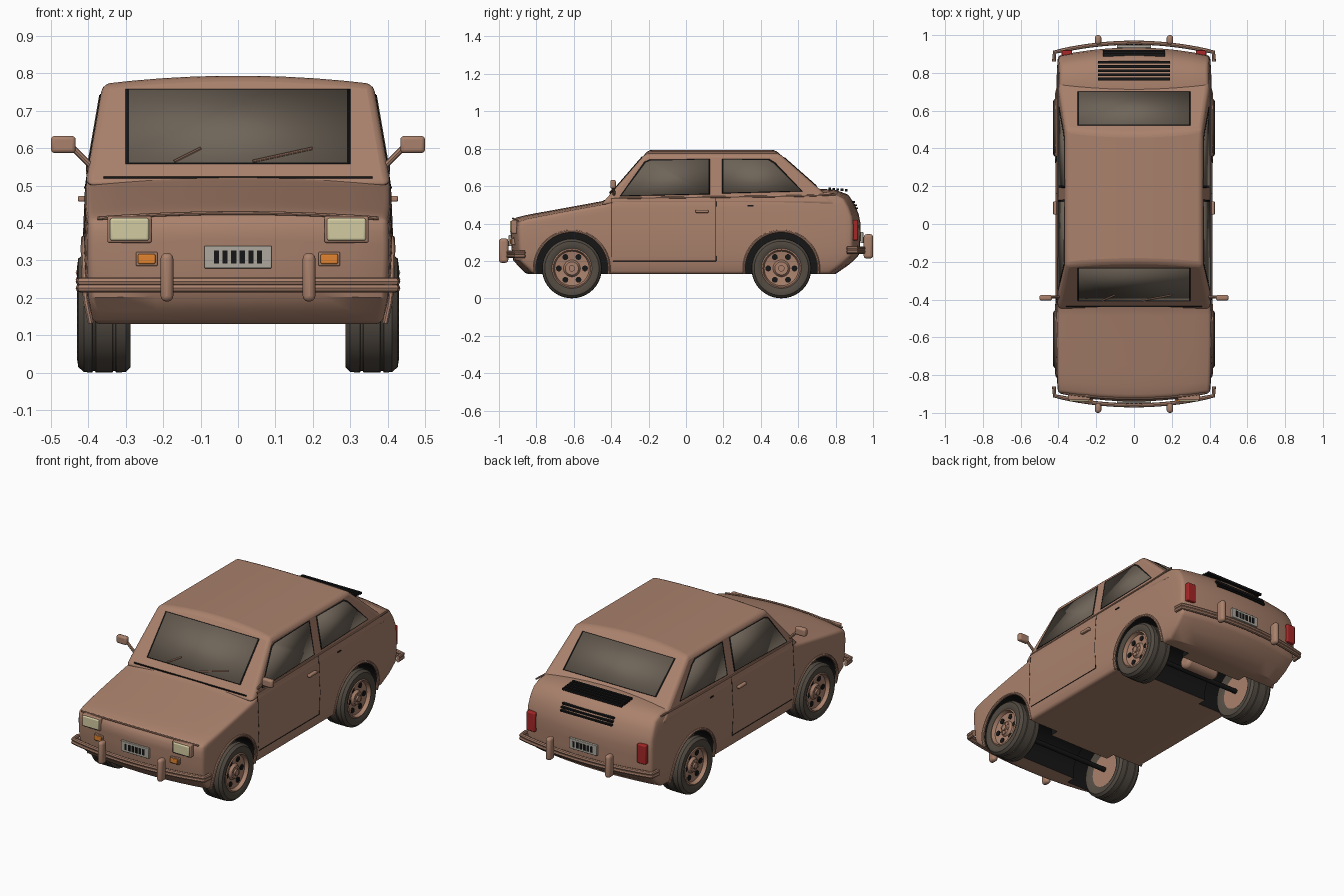
import bpy, bmesh, math
from mathutils import Vector

if "Cube" in bpy.data.objects:
    bpy.data.objects.remove(bpy.data.objects["Cube"], do_unlink=True)


def material(name, *rgb):
    m = bpy.data.materials.new(name)
    m.use_nodes = True
    m.diffuse_color = (*rgb, 1)
    m.node_tree.nodes["Principled BSDF"].inputs["Base Color"].default_value = (*rgb, 1)
    return m


paint = material("brown paint", .40, .22, .15)
black = material("black trim", .008, .008, .008)
rubber = material("tyre rubber", .085, .07, .055)
glass = material("smoked glass", .16, .13, .10)
lamp = material("headlamp cream", .65, .60, .36)
amber = material("amber lens", .75, .23, .03)
red = material("red lens", .38, .02, .02)
grey = material("plate grey", .42, .39, .34)


def interp(table, t):
    for (a, p), (b, q) in zip(table, table[1:]):
        if t <= b:
            return p + (q - p) * max(0, (t - a) / (b - a))
    return table[-1][1]


def finish(name, bm, *mats):
    bmesh.ops.recalc_face_normals(bm, faces=bm.faces)
    me = bpy.data.meshes.new(name)
    bm.to_mesh(me)
    bm.free()
    for m in mats:
        me.materials.append(m)
    ob = bpy.data.objects.new(name, me)
    bpy.context.collection.objects.link(ob)
    return ob


def modify(ob, kind, apply=False, **settings):
    mod = ob.modifiers.new(kind.lower(), kind)
    for k, v in settings.items():
        setattr(mod, k, v)
    if apply:
        bpy.context.view_layer.objects.active = ob
        bpy.ops.object.modifier_apply(modifier=mod.name)


def shell(name, cuts, shape, *mats):
    """Gridded cube whose points are moved by a shaping rule."""
    bm = bmesh.new()
    bmesh.ops.create_cube(bm, size=2)
    for axis, n in enumerate(cuts):
        along = [e for e in bm.edges
                 if abs(e.verts[0].co[axis] - e.verts[1].co[axis]) > 1]
        bmesh.ops.subdivide_edges(bm, edges=along, cuts=n, use_grid_fill=True)
    for v in bm.verts:
        v.co = shape(*v.co)
    return finish(name, bm, *mats)


def box(name, centre, size, mat, bevel=0):
    bm = bmesh.new()
    bmesh.ops.create_cube(bm, size=1)
    for v in bm.verts:
        v.co = Vector(c * s for c, s in zip(v.co, size))
    ob = finish(name, bm, mat)
    ob.location = centre
    if bevel:
        modify(ob, "BEVEL", width=bevel, segments=3)
    return ob


def lathe(name, profile, centre, side, *mats, steps=40, index=0):
    """Revolve (x, radius) points about an axle parallel to x."""
    bm = bmesh.new()
    rings = []
    for x, r in profile:
        rings.append([bm.verts.new((side * x, r * math.cos(a), r * math.sin(a)))
                      for a in (math.tau * i / steps for i in range(steps))])
    for a, b in zip(rings, rings[1:]):
        for i in range(steps):
            j = (i + 1) % steps
            bm.faces.new((a[i], a[j], b[j], b[i])).material_index = index
    bmesh.ops.remove_doubles(bm, verts=bm.verts, dist=1e-5)
    ob = finish(name, bm, *mats)
    ob.location = (0, *centre)
    return ob


def rod(x0, x1, r):
    return [(x0, 0), (x0, r), (x1, r), (x1, 0)]


def tube(name, points, radius, mat):
    cu = bpy.data.curves.new(name, "CURVE")
    cu.dimensions = "3D"
    cu.bevel_depth, cu.bevel_resolution, cu.use_fill_caps = radius, 2, True
    sp = cu.splines.new("POLY")
    sp.points.add(len(points) - 1)
    for p, co in zip(sp.points, points):
        p.co = (*co, 1)
    cu.materials.append(mat)
    bpy.context.collection.objects.link(bpy.data.objects.new(name, cu))


def panel(name, points, mat, thickness, grow=0):
    pts = [Vector(p) for p in points]
    mid = sum(pts, Vector()) / len(pts)
    bm = bmesh.new()
    bm.faces.new([bm.verts.new(p + (p - mid).normalized() * grow) for p in pts])
    modify(finish(name, bm, mat), "SOLIDIFY", thickness=thickness, offset=0)


# Lower body
TOP = [(-.92, .43), (-.86, .447), (-.42, .525), (-.38, .55), (.60, .565),
       (.76, .587), (.88, .58), (.92, .555)]
NOSE = [(.13, -.855), (.20, -.925), (.28, -.935), (.40, -.94), (.44, -.91)]
TAIL = [(.13, .80), (.22, .93), (.42, .935), (.50, .905), (.58, .85)]
SIDE = [(.13, .395), (.20, .41), (.33, .415), (.50, .408), (.59, .395)]


def body_shape(u, v, t):
    z = .13 + (interp(TOP, v * .92) - .02 * u * u - .13) * (t + 1) / 2
    y = interp(NOSE, z) * (1 - v) / 2 + interp(TAIL, z) * (1 + v) / 2
    end = abs(v) ** 6
    return u * interp(SIDE, z) * (1 - .03 * end), y * (1 - .045 * u * u * end), z


body = shell("body", (8, 33, 7), body_shape, paint, black)
modify(body, "BEVEL", True, width=.016, segments=3, limit_method="ANGLE",
       angle_limit=math.radians(42))

# Wheel wells
AXLES = {"front": (-.61, .16), "rear": (.51, .16)}
for axle in AXLES.values():
    for side, profile in ((1, rod(.2, .6, .197)), (-1, rod(.2, .6, .197)),
                          (1, rod(-.3, .3, .145))):
        cutter = lathe("well_cutter", profile, axle, side, paint, black, index=1)
        cutter.hide_render = True
        modify(body, "BOOLEAN", True, object=cutter, operation="DIFFERENCE",
               solver="EXACT")
        bpy.data.objects.remove(cutter, do_unlink=True)

# Cabin
SCREEN = [(.50, -.455), (.80, -.195)]
BACK = [(.50, .81), (.80, .47)]
CABIN = [(.50, .409), (.772, .362)]


def cabin_shape(u, v, t):
    z = .50 + (.272 + .022 * (1 - u * u)) * (t + 1) / 2
    y = interp(SCREEN, z) * (1 - v) / 2 + interp(BACK, z) * (1 + v) / 2
    return u * interp(CABIN, z), y, z


cabin = shell("cabin", (8, 8, 4), cabin_shape, paint)
modify(cabin, "BEVEL", width=.02, segments=3, limit_method="ANGLE",
       angle_limit=math.radians(30))


def window(name, points):
    panel(name + "_seal", points, black, .004, .009)
    panel(name, points, glass, .008)


def end_window(name, slope, half, low, high):
    window(name, [(x, interp(slope, z), z) for x, z in
                  ((-half, low), (half, low), (half, high), (-half, high))])


end_window("windscreen", SCREEN, .292, .56, .755)
end_window("rear_window", BACK, .29, .60, .752)

FRONT_GLASS = [(-.345, .55), (-.215, .725), (-.19, .735), (.12, .742), (.12, .56)]
REAR_GLASS = [(.20, .565), (.20, .742), (.44, .738), (.47, .72), (.615, .575)]

for side, word in ((1, "left"), (-1, "right")):
    # Side windows, door seams, handles and belt moulding
    for label, outline in (("front", FRONT_GLASS), ("rear", REAR_GLASS)):
        window(f"{word}_{label}_side_window",
               [(side * interp(CABIN, z), y, z) for y, z in outline])
    for label, y, low in (("front", -.40, .22), ("rear", .16, .20)):
        tube(f"{word}_{label}_door_seam",
             [(side * (interp(SIDE, z) - .001), y, z) for z in (low, .33, .50, .54)],
             .002, black)
    tube(f"{word}_sill_seam", [(side * .409, y, .20) for y in (-.39, .16)], .002, black)
    tube(f"{word}_belt_moulding",
         [(side * .402, y, z) for y, z in ((-.40, .535), (.60, .547), (.80, .555))],
         .005, paint)
    box(f"{word}_door_handle", (side * .418, .085, .465), (.02, .07, .016), paint, .005)
    box(f"{word}_fuel_flap", (side * .408, .345, .495), (.008, .03, .006), black)

    # Door mirror
    tube(f"{word}_mirror_arm", [(side * .395, -.385, .555), (side * .44, -.388, .60)],
         .008, paint)
    box(f"{word}_mirror", (side * .467, -.39, .61), (.066, .03, .046), paint, .01)

    # Lamps
    box(f"{word}_headlamp_rim", (side * .29, -.918, .383), (.118, .03, .072), paint, .006)
    box(f"{word}_headlamp", (side * .29, -.924, .383), (.104, .034, .06), lamp, .006)
    box(f"{word}_indicator_rim", (side * .244, -.922, .304), (.058, .02, .038), paint, .004)
    box(f"{word}_indicator", (side * .244, -.928, .304), (.046, .024, .027), amber, .004)
    box(f"{word}_tail_lamp", (side * .355, .905, .365), (.055, .03, .11), red, .006)

    # Wheels and arch lips
    for label, axle in AXLES.items():
        name = f"{word}_{label}"
        lathe(name + "_tyre", [
            (.30, .10), (.287, .12), (.287, .145), (.30, .158), (.326, .16),
            (.328, .156), (.334, .156), (.336, .16), (.38, .16), (.382, .156),
            (.388, .156), (.39, .16), (.412, .158), (.427, .145), (.43, .125),
            (.42, .104)], axle, side, rubber)
        lathe(name + "_rim", [(.30, 0), (.30, .104), (.422, .107), (.426, .10),
                              (.405, .092), (.398, .045), (.412, .035), (.412, 0)],
              axle, side, paint)
        lathe(name + "_hub", rod(.40, .422, .017), axle, side, paint, steps=12)
        for i in range(6):
            a = math.tau * i / 6
            spot = (axle[0] + .07 * math.cos(a), axle[1] + .07 * math.sin(a))
            lathe(name + "_rim_hole", rod(.396, .405, .016), spot, side, black, steps=10)
            nut = (axle[0] + .03 * math.sin(a), axle[1] + .03 * math.cos(a))
            lathe(name + "_wheel_nut", rod(.40, .416, .006), nut, side, paint, steps=6)
        arc = []
        for i in range(25):
            a = math.radians(-8 + 196 * i / 24)
            y, z = axle[0] + .199 * math.cos(a), axle[1] + .199 * math.sin(a)
            arc.append((side * (interp(SIDE, z) - .002), y, z))
        tube(name + "_arch_lip", arc, .008, paint)

# Axles and silencer
for label, axle in AXLES.items():
    lathe(label + "_axle", rod(-.3, .3, .014), axle, 1, black, steps=12)
silencer = lathe("silencer", rod(-.11, .11, .042), (.56, .18), 1, paint, steps=20)
modify(silencer, "BEVEL", width=.02, segments=3, limit_method="ANGLE")

# Bumpers, overriders and number plates
for label, d, z, plate_z in (("front", -1, .235, .309), ("rear", 1, .258, .325)):
    bar = [(x, d * (.96 - .05 * (x / .42) ** 2)) for x in (i * .042 for i in range(-10, 11))]
    bar = [(-.423, d * .86)] + bar + [(.423, d * .86)]
    for name, lift in (("upper", .009), ("lower", -.009)):
        tube(f"{label}_bumper_{name}", [(x, y, z + lift) for x, y in bar], .011, paint)
    for s in (-1, 1):
        box(f"{label}_overrider", (s * .19, d * .975, z + .02), (.034, .05, .13), paint, .015)
    box(f"{label}_plate", (0, d * .94, plate_z), (.18, .016, .06), grey, .003)
    for i in range(6):
        box(f"{label}_plate_bar", ((i - 2.5) * .023, d * .948, plate_z),
            (.014, .004, .034), black)

# Engine louvres on the rear deck and tail
for i in range(5):
    box("deck_louvre", (0, .768 + i * .022, .586 - .002 * i), (.38, .014, .012), black)
for i in range(3):
    z = .515 - .017 * i
    box("tail_louvre", (0, interp(TAIL, z), z), (.33, .016, .009), black)

# Bonnet gap, bonnet lip, cowl vent and wipers
box("bonnet_gap", (0, -.437, .522), (.72, .006, .006), black)
tube("bonnet_lip", [(x, -.925 + .2 * x * x, .427 - .1 * x * x)
                    for x in (i * .075 for i in range(-5, 6))], .005, paint)
box("cowl_vent", (0, -.418, .527), (.36, .012, .012), black)
for x0, x1 in ((-.17, -.10), (.04, .20)):
    tube("wiper", [(x, interp(SCREEN, z) - .008, z) for x, z in ((x0, .565), (x1, .60))],
         .004, paint)

# Turn curves to meshes and shade
bpy.ops.object.select_all(action="DESELECT")
for ob in bpy.context.scene.objects:
    if ob.type == "CURVE":
        ob.select_set(True)
        bpy.context.view_layer.objects.active = ob
bpy.ops.object.convert(target="MESH")
for ob in bpy.context.scene.objects:
    ob.select_set(ob.type == "MESH")
bpy.context.view_layer.objects.active = body
bpy.ops.object.shade_smooth_by_angle(angle=math.radians(35))
